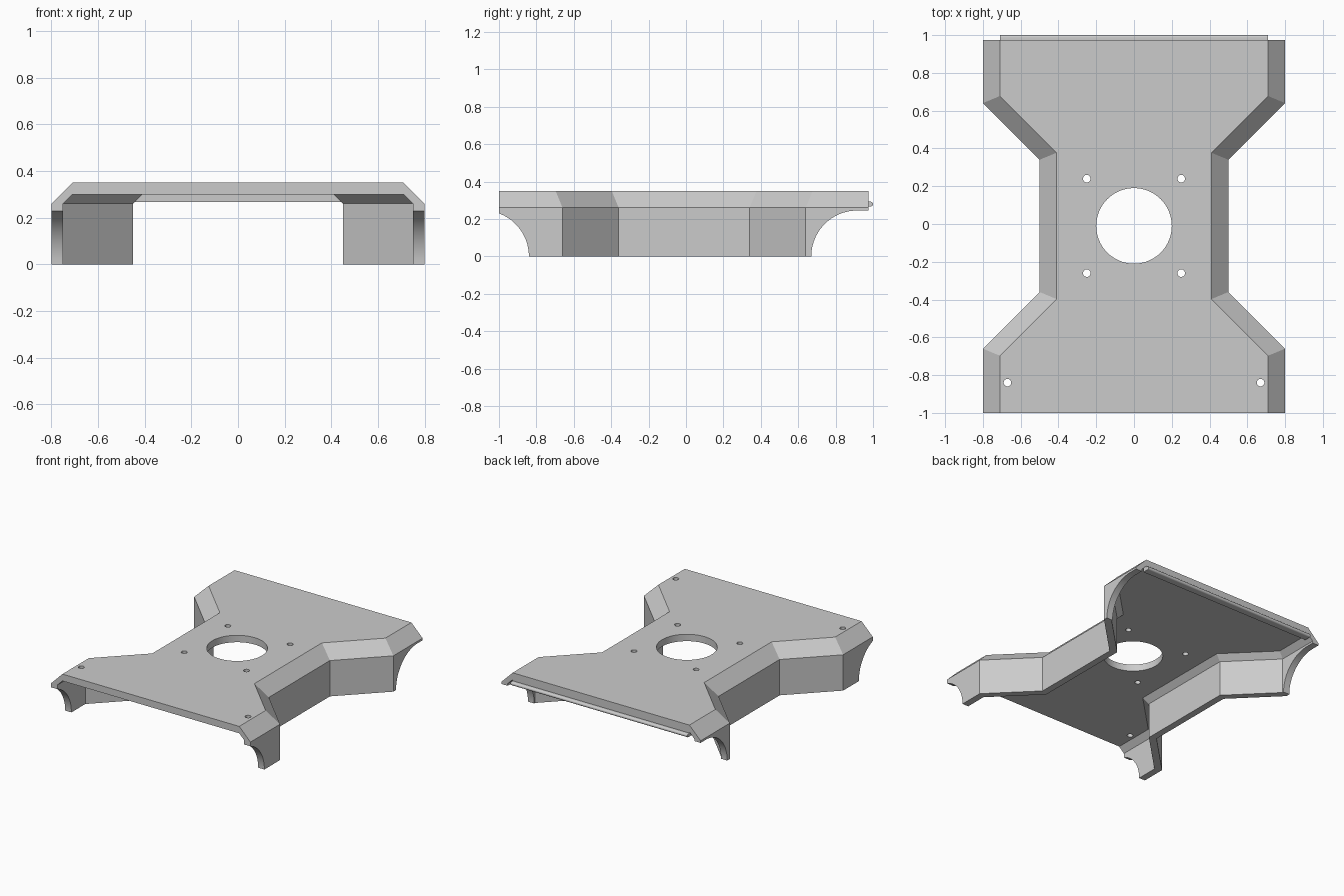
import bpy, bmesh, math

cube = bpy.data.objects.get("Cube")
if cube:
    bpy.data.objects.remove(cube, do_unlink=True)

grey = bpy.data.materials.new("plain_grey")
grey.diffuse_color = (0.6, 0.6, 0.6, 1)
grey.use_nodes = True
grey.node_tree.nodes["Principled BSDF"].inputs["Base Color"].default_value = (0.6, 0.6, 0.6, 1)


def make_object(name, bm):
    bmesh.ops.recalc_face_normals(bm, faces=bm.faces)
    mesh = bpy.data.meshes.new(name)
    bm.to_mesh(mesh)
    bm.free()
    mesh.materials.append(grey)
    obj = bpy.data.objects.new(name, mesh)
    bpy.context.collection.objects.link(obj)
    return obj


def loft(name, rings):
    """Closed solid through a row of equal rings."""
    bm = bmesh.new()
    rows = [[bm.verts.new(p) for p in ring] for ring in rings]
    n = len(rows[0])
    for a, b in zip(rows, rows[1:]):
        for i in range(n):
            j = (i + 1) % n
            bm.faces.new((a[i], a[j], b[j], b[i]))
    bm.faces.new(rows[0])
    bm.faces.new(rows[-1])
    return make_object(name, bm)


def extrude_x(name, profile, half):
    return loft(name, [[(x, y, z) for y, z in profile] for x in (-half, half)])


def cut(target, cutter):
    mod = target.modifiers.new("cut", "BOOLEAN")
    mod.operation = "DIFFERENCE"
    mod.solver = "EXACT"
    mod.object = cutter
    activate(target)
    bpy.ops.object.modifier_apply(modifier=mod.name)
    bpy.data.objects.remove(cutter, do_unlink=True)


def activate(obj):
    bpy.ops.object.select_all(action="DESELECT")
    obj.select_set(True)
    bpy.context.view_layer.objects.active = obj


def smooth(obj):
    activate(obj)
    bpy.ops.object.shade_smooth_by_angle(angle=math.radians(25))


# Body shell: outer x, y and mitre direction at each corner of the waisted outline
BACK = 0.975
stations = [(0.8, -1, 0), (0.8, -0.66, -1), (0.5, -0.36, -1),
            (0.5, 0.34, 1), (0.8, 0.64, 1), (0.8, BACK, 0)]
# Cross-section: inward offset and height, outside foot to inside foot
section = [(0, 0), (0, 0.26), (0.09, 0.35), (0.09, 0.3), (0.05, 0.26), (0.05, 0)]
mitre = math.tan(math.radians(22.5))


def section_ring(x, y, m):
    right = [(x - o, y + m * o * mitre, z) for o, z in section]
    outer, inner = right[:3], right[3:]
    flip = lambda pts: [(-px, py, pz) for px, py, pz in reversed(pts)]
    return outer + flip(outer) + flip(inner) + inner


body = loft("body_shell", [section_ring(*s) for s in stations])

# Wheel arches, front then back
R = 0.245
for centre, side in ((-1.085, 1), (0.915, -1)):
    arc = [math.radians(90 * i / 24) for i in range(25)]
    profile = [(centre + side * R * math.cos(a), R * math.sin(a)) for a in arc]
    profile += [(centre - side * 0.2, R), (centre - side * 0.2, -0.1),
                (centre + side * R, -0.1)]
    cut(body, extrude_x("arch_cutter", profile, 1))

# Large centre hole, four holes around it and two near the front
holes = [(0, -0.01, 0.2, 64)]
for s in (-1, 1):
    holes += [(s * 0.25, 0.24, 0.02, 24), (s * 0.25, -0.26, 0.02, 24),
              (s * 0.67, -0.84, 0.02, 24)]
for x, y, r, n in holes:
    ring = [(x + r * math.cos(math.tau * i / n), y + r * math.sin(math.tau * i / n))
            for i in range(n)]
    cut(body, loft("hole_cutter", [[(px, py, z) for px, py in ring] for z in (0.28, 0.4)]))
smooth(body)

# Back lip under the plate with a rounded outer edge
r = 0.0125
nose = [math.radians(-90 + 180 * i / 12) for i in range(13)]
lip = [(0.945, 0.301), (0.945, 0.267)]
lip += [(1 - r + r * math.cos(a), 0.267 + r + r * math.sin(a)) for a in nose]
lip += [(BACK, 0.267 + 2 * r), (BACK, 0.301)]
smooth(extrude_x("back_lip", lip, 0.71))
